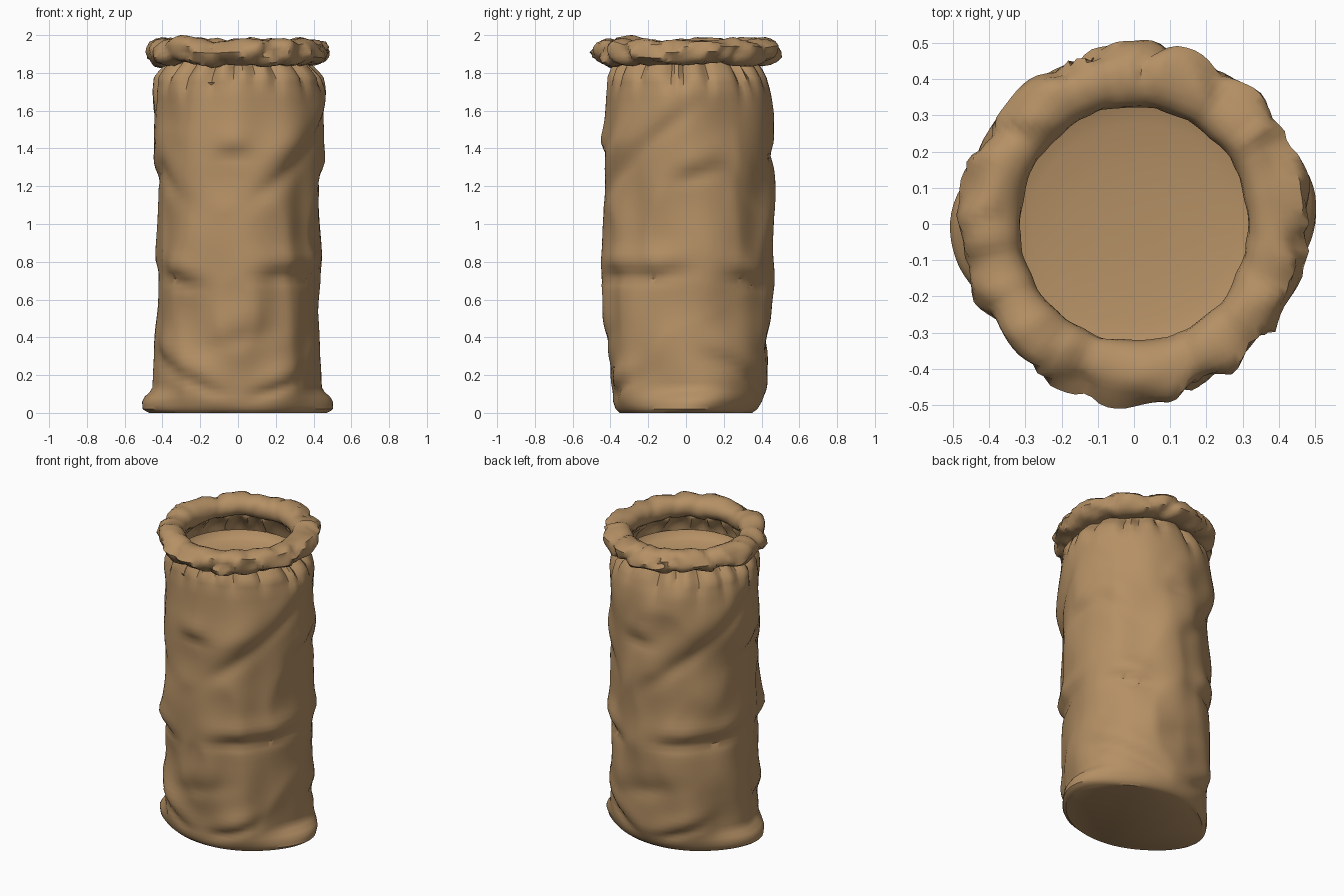
import bpy, bmesh, math, random
from mathutils import Vector, noise

if "Cube" in bpy.data.objects:
    bpy.data.objects.remove(bpy.data.objects["Cube"])

random.seed(4)
TAU = 2 * math.pi

burlap = bpy.data.materials.new("tan burlap")
burlap.diffuse_color = (0.46, 0.28, 0.13, 1)
burlap.use_nodes = True
burlap.node_tree.nodes["Principled BSDF"].inputs["Base Color"].default_value = burlap.diffuse_color


def lerp_table(table, z):
    for a, b in zip(table, table[1:]):
        if z <= b[0]:
            t = (z - a[0]) / (b[0] - a[0])
            return [p + (q - p) * t for p, q in zip(a[1:], b[1:])]
    return list(table[-1][1:])


def wrap(a):
    return (a + math.pi) % TAU - math.pi


def ridged(p, seed):
    # sharp creases from folded noise
    return 0.2 - abs(noise.noise(p + Vector((seed, seed * 2, 0))))


def make(name, rows, cap=None, loop=False, angle=40):
    bm = bmesh.new()
    rings = [[bm.verts.new(p) for p in row] for row in rows]
    pairs = list(zip(rings, rings[1:]))
    if loop:
        pairs.append((rings[-1], rings[0]))
    for r0, r1 in pairs:
        n = len(r0)
        for i in range(n):
            j = (i + 1) % n
            bm.faces.new((r0[i], r0[j], r1[j], r1[i]))
    if cap is not None:
        bm.faces.new(rings[cap])
    bmesh.ops.recalc_face_normals(bm, faces=bm.faces[:])
    me = bpy.data.meshes.new(name)
    bm.to_mesh(me)
    bm.free()
    me.materials.append(burlap)
    ob = bpy.data.objects.new(name, me)
    bpy.context.collection.objects.link(ob)
    bpy.ops.object.select_all(action='DESELECT')
    ob.select_set(True)
    bpy.context.view_layer.objects.active = ob
    bpy.ops.object.shade_smooth_by_angle(angle=math.radians(angle))
    return ob


# z, half width in x, half width in y
PROFILE = [(0, .43, .35), (.02, .445, .375), (.06, .448, .395), (.15, .445, .41),
           (.35, .438, .428), (.7, .425, .45), (1.0, .43, .447), (1.3, .437, .448),
           (1.6, .458, .440), (1.7, .462, .436), (1.78, .448, .425), (1.83, .405, .40),
           (1.86, .375, .375), (1.90, .37, .37)]

# folds: angle in degrees, z, angular width, height, depth, slope
FOLDS = [(-55, .75, 22, .06, .04, .02), (-135, .72, 18, .06, .04, -.08),
         (-58, 1.30, 28, .11, .035, .32), (-93, 1.39, 13, .06, .025, .0),
         (-20, .75, 18, .06, .035, .05), (-62, .15, 20, .05, .03, .15),
         (-122, .19, 22, .06, .03, -.18), (-145, 1.25, 18, .10, .025, -.3),
         (5, 1.28, 16, .06, .025, .1), (-15, 1.55, 16, .09, .025, .3),
         (-90, .42, 25, .08, .018, .1), (25, .30, 16, .07, .025, -.1)]
FOLDS += [(f[0] + 180,) + f[1:] for f in FOLDS]

# gathers below the rim: angle, width, length
PLEATS = [(TAU * (i + random.uniform(-.3, .3)) / 19, random.uniform(.05, .085),
           random.uniform(.10, .22)) for i in range(19)]


def body_point(a, z):
    rx, ry = lerp_table(PROFILE, z)
    c, s = math.cos(a), math.sin(a)
    d = 0.0
    fade = min(1, z / .12) * min(1, max(0, (1.88 - z) / .15))
    p = Vector((c, s, z * 1.5))
    d += fade * (.028 * noise.noise(p * 1.9) + .03 * ridged(p * 1.4, 3.1))
    for fa, fz, fw, fh, depth, slope in FOLDS:
        da = wrap(a - math.radians(fa))
        t = (z - fz - slope * da) / fh
        w = math.exp(-(da / math.radians(fw)) ** 2)
        # steep underside, gentle top
        prof = t * math.exp(-t * t * .5) if t > 0 else 1.6 * t * math.exp(-t * t * 2)
        d += fade * depth * w * prof
    # pleats: the deepest neighbour wins
    pleat = 0
    for pa, pw, pl in PLEATS:
        da = wrap(a - pa) / pw
        t = max(0, (1.84 - z) / pl)
        pleat = max(pleat, math.exp(-abs(da) ** 1.5 - t * t * 1.8))
    d -= .05 * pleat * min(1, max(0, (1.89 - z) / .05))
    # flattened corner ears at the foot, on both sides
    ear = max(0, 1 - (max(0, z - .05) / .07) ** 2) * min(1, .7 + z / .05)
    d += .06 * ear * abs(math.cos(a - .1)) ** 8
    return Vector(((rx + d) * c, (ry + d) * s + .012 * fade, z))


# sack body, open at the top with a flat bottom
N = 112
zs = [0, .01, .02, .04, .06, .085, .11, .135]
zs += [.16 + 1.44 * i / 42 for i in range(43)]
zs += [1.63, 1.66, 1.69, 1.72, 1.75, 1.775, 1.80, 1.82, 1.84, 1.86, 1.90]
rows = [[body_point(TAU * i / N, z) for i in range(N)] for z in zs]
make("sack_body", rows, cap=0)

# slightly dished filling just below the rim
FILL = [(.40, 1.75), (.385, 1.72), (.35, 1.70), (.28, 1.685), (.18, 1.675), (.07, 1.67)]
fill = [[Vector((r * math.cos(TAU * i / 40), r * math.sin(TAU * i / 40), z))
         for i in range(40)] for r, z in FILL]
make("sack_filling", fill, cap=-1, angle=70)

# rolled rim, pinched and crumpled
PINCH = [(TAU * (i + random.uniform(-.4, .4)) / 18, random.uniform(.06, .12),
          random.uniform(.012, .036), random.uniform(-.9, .9)) for i in range(18)]


def rim_point(a, b):
    cb, sb = math.cos(b), math.sin(b)
    ca, sa = math.cos(a), math.sin(a)
    outer = max(0, cb * .6 + .45)
    swell = .016 * noise.noise(Vector((ca * 2.6, sa * 2.6, sb)))
    swell += .05 * ridged(Vector((ca * 2.8 + cb * .5, sa * 2.8, sb * .8)), 7.7) + .008
    pinch = 0
    for pa, pw, depth, twist in PINCH:
        da = wrap(a - pa - twist * .2 * sb) / pw
        pinch = max(pinch, depth * math.exp(-abs(da) ** 1.15))
    swell = (swell - pinch) * (.2 + outer)
    r = .397 + (.077 + swell) * cb + .012 * outer
    z = 1.915 + (.073 + swell * .9) * sb + .02 * noise.noise(Vector((ca * 2, sa * 2, 5)))
    return Vector((r * ca * .98, r * sa * 1.01, z))


M, K = 128, 18
rim = [[rim_point(TAU * i / M, TAU * j / K) for j in range(K)] for i in range(M)]
top = max(v.z for ring in rim for v in ring)
for ring in rim:
    for v in ring:
        v.z += (v.z - 1.84) / (top - 1.84) * (2.0 - top)
make("rolled_rim", rim, loop=True, angle=45)
